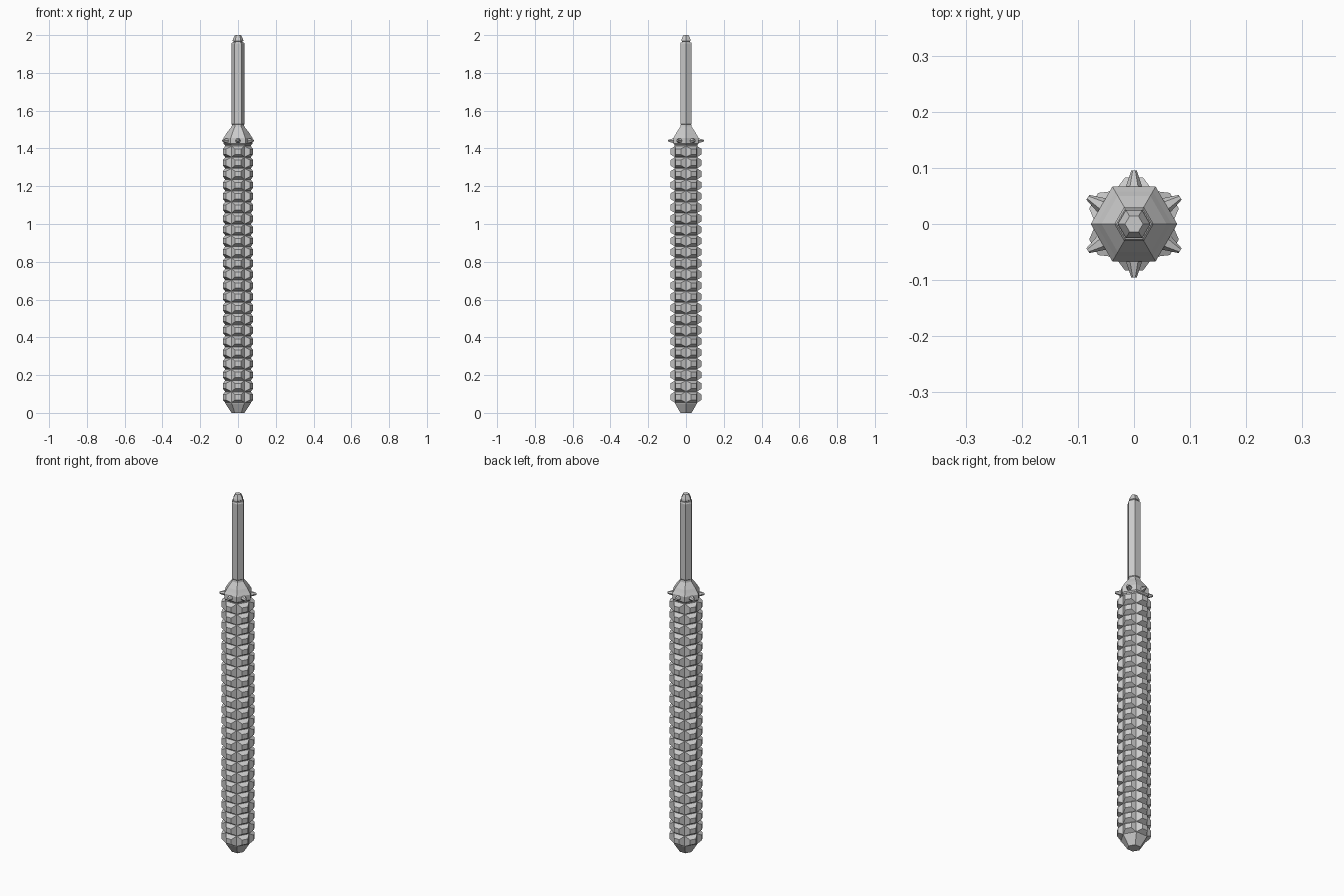
import bpy, bmesh
from math import pi, cos, sin
from mathutils import Matrix

if "Cube" in bpy.data.objects:
    bpy.data.objects.remove(bpy.data.objects["Cube"])


def finish(bm, name):
    bmesh.ops.recalc_face_normals(bm, faces=bm.faces)
    me = bpy.data.meshes.new(name)
    bm.to_mesh(me)
    bm.free()
    ob = bpy.data.objects.new(name, me)
    bpy.context.collection.objects.link(ob)
    return ob


def hex_lathe(name, profile):
    """Six-sided turned shape from (radius, z) points, corners on the x axis."""
    bm = bmesh.new()
    rings = [[bm.verts.new((r * cos(i * pi / 3), r * sin(i * pi / 3), z))
              for i in range(6)] for r, z in profile]
    for a, b in zip(rings, rings[1:]):
        for i in range(6):
            j = (i + 1) % 6
            bm.faces.new((a[i], a[j], b[j], b[i]))
    bm.faces.new(rings[0][::-1])
    bm.faces.new(rings[-1])
    return finish(bm, name)


def add_frustum(bm, angle, z, near, far, base, top):
    """Four-sided frustum pointing outward; base and top are (half width, half height)."""
    turn = Matrix.Rotation(angle, 3, 'Z')
    rings = []
    for d, (w, h) in ((near, base), (far, top)):
        rings.append([bm.verts.new(turn @ Matrix.Identity(3) @ v) for v in
                      (Matrix(((d, -w, z - h), (d, w, z - h), (d, w, z + h), (d, -w, z + h))))])
    a, b = rings
    for i in range(4):
        j = (i + 1) % 4
        bm.faces.new((a[i], a[j], b[j], b[i]))
    bm.faces.new(a[::-1])
    bm.faces.new(b)


face_angles = [pi / 6 + i * pi / 3 for i in range(6)]

# Club body with tapered foot
hex_lathe("club_core", [(0.034, 0), (0.067, 0.05), (0.069, 0.06), (0.069, 1.43)])

# Rows of blunt studs, one on each face
bm = bmesh.new()
for row in range(23):
    for a in face_angles:
        add_frustum(bm, a, 0.083 + row * 0.0591, 0.059, 0.083, (0.034, 0.029), (0.016, 0.014))
finish(bm, "studs")

# Collar and shoulder
hex_lathe("collar", [(0.070, 1.418), (0.077, 1.425), (0.077, 1.455),
                     (0.067, 1.470), (0.058, 1.485), (0.034, 1.515), (0.030, 1.535)])

# Collar spikes
bm = bmesh.new()
for a in face_angles:
    m = (Matrix.Rotation(a, 4, 'Z') @ Matrix.Translation((0.077, 0, 1.441))
         @ Matrix.Rotation(pi / 2, 4, 'Y'))
    bmesh.ops.create_cone(bm, cap_ends=True, segments=6, radius1=0.017,
                          radius2=0.005, depth=0.036, matrix=m)
finish(bm, "collar_spikes")

# Grip and pommel
hex_lathe("grip", [(0.030, 1.525), (0.035, 1.53), (0.035, 1.955), (0.031, 1.962)])
hex_lathe("pommel", [(0.024, 1.955), (0.024, 1.967), (0.029, 1.970),
                     (0.027, 1.978), (0.016, 2.0)])
